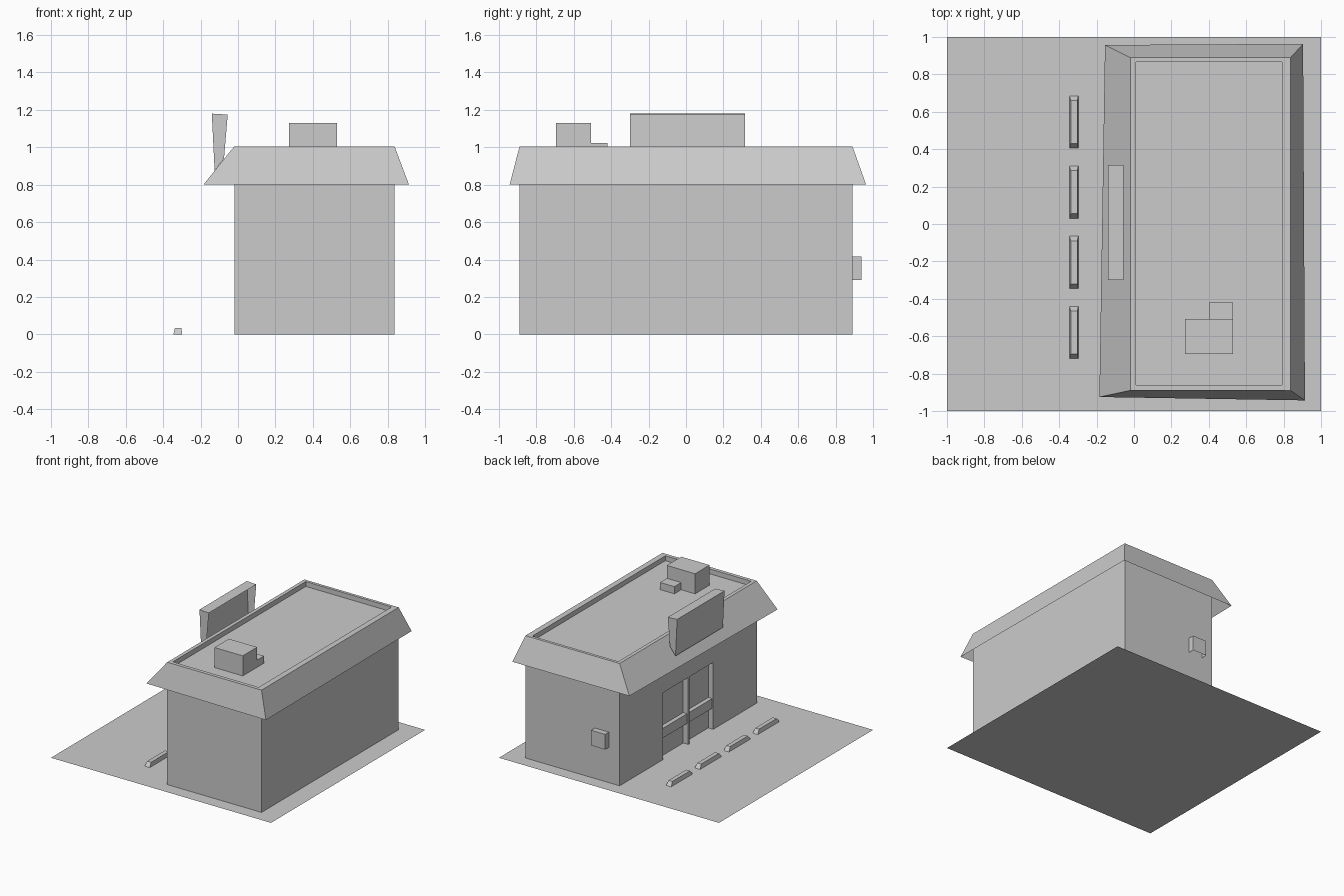
import bpy

if "Cube" in bpy.data.objects:
    bpy.data.objects.remove(bpy.data.objects["Cube"])


def mesh(name, verts, faces):
    me = bpy.data.meshes.new(name)
    me.from_pydata(verts, [], faces)
    me.update()
    ob = bpy.data.objects.new(name, me)
    bpy.context.collection.objects.link(ob)
    return ob


def rect(x0, x1, y0, y1):
    return [(x0, y0), (x1, y0), (x1, y1), (x0, y1)]


def loft(name, rings, cap_top=True):
    """Join (outline, z) rings of equal point count with quads."""
    n = len(rings[0][0])
    verts = [(x, y, z) for outline, z in rings for x, y in outline]
    faces = [(r * n + i, r * n + (i + 1) % n, (r + 1) * n + (i + 1) % n, (r + 1) * n + i)
             for r in range(len(rings) - 1) for i in range(n)]
    if cap_top:
        faces.append(tuple(range((len(rings) - 1) * n, len(rings) * n)))
    return mesh(name, verts, faces)


def box(name, x0, x1, y0, y1, z0, z1):
    return loft(name, [(rect(x0, x1, y0, y1), z0), (rect(x0, x1, y0, y1), z1)])


X0, X1, Y = -0.02, 0.837, 0.89       # wall footprint
DOOR_Y, DOOR_Z, GLASS_X = 0.325, 0.55, 0.025

# Paved lot
mesh("paved_lot", [(x, y, 0) for x, y in rect(-1, 1, -1, 1)], [(0, 1, 2, 3)])

# Walls: lower band has the shopfront recess, upper band is plain
notched = rect(X0, X1, -Y, Y) + [(X0, DOOR_Y), (GLASS_X, DOOR_Y),
                                 (GLASS_X, -DOOR_Y), (X0, -DOOR_Y)]
loft("lower_walls", [(notched, 0), (notched, DOOR_Z)], cap_top=False)
plain = rect(X0, X1, -Y, Y)
loft("upper_walls", [(plain, DOOR_Z), (plain, 1.0)], cap_top=False)
mesh("shopfront_lintel",
     [(x, y, DOOR_Z) for x, y in rect(X0, GLASS_X, -DOOR_Y, DOOR_Y)], [(3, 2, 1, 0)])

# Shopfront divider and sloped push rail
box("shopfront_post", X0, GLASS_X, -0.02, 0.0, 0, DOOR_Z)
loft("shopfront_rail", [(rect(X0 + 0.01, GLASS_X, -DOOR_Y, DOOR_Y), 0.17),
                        (rect(X0 + 0.01, GLASS_X, -DOOR_Y, DOOR_Y), 0.25)])

# Open-bottomed sloped roof skirt with parapet and sunken deck
eave = [(-0.185, -0.925), (0.914, -0.943), (0.904, 0.963), (-0.155, 0.957)]
deck = rect(0.01, 0.79, -0.86, 0.866)
loft("mansard_roof", [(eave, 0.80), (plain, 1.005), (deck, 1.005), (deck, 0.965)])

# Rooftop cooling unit and its duct
box("cooling_unit", 0.273, 0.53, -0.695, -0.508, 0.965, 1.13)
box("cooling_duct", 0.40, 0.53, -0.508, -0.42, 0.965, 1.024)

# Blank sign panel on the front slope, open at the back
section = [(-0.055, 1.175), (-0.14, 1.18), (-0.125, 0.875), (-0.075, 0.94)]
mesh("sign_panel", [(x, y, z) for y in (-0.30, 0.315) for x, z in section],
     [(0, 1, 2, 3), (7, 6, 5, 4), (0, 4, 5, 1), (1, 5, 6, 2)])

# Utility box on the back wall
box("utility_box", 0.078, 0.205, Y, 0.938, 0.29, 0.415)

# Parking stops
for i in range(4):
    yc = 0.545 - 0.375 * i
    loft(f"parking_stop_{i + 1}",
         [(rect(-0.345, -0.298, yc - 0.14, yc + 0.14), 0),
          (rect(-0.338, -0.303, yc - 0.115, yc + 0.115), 0.033)])
